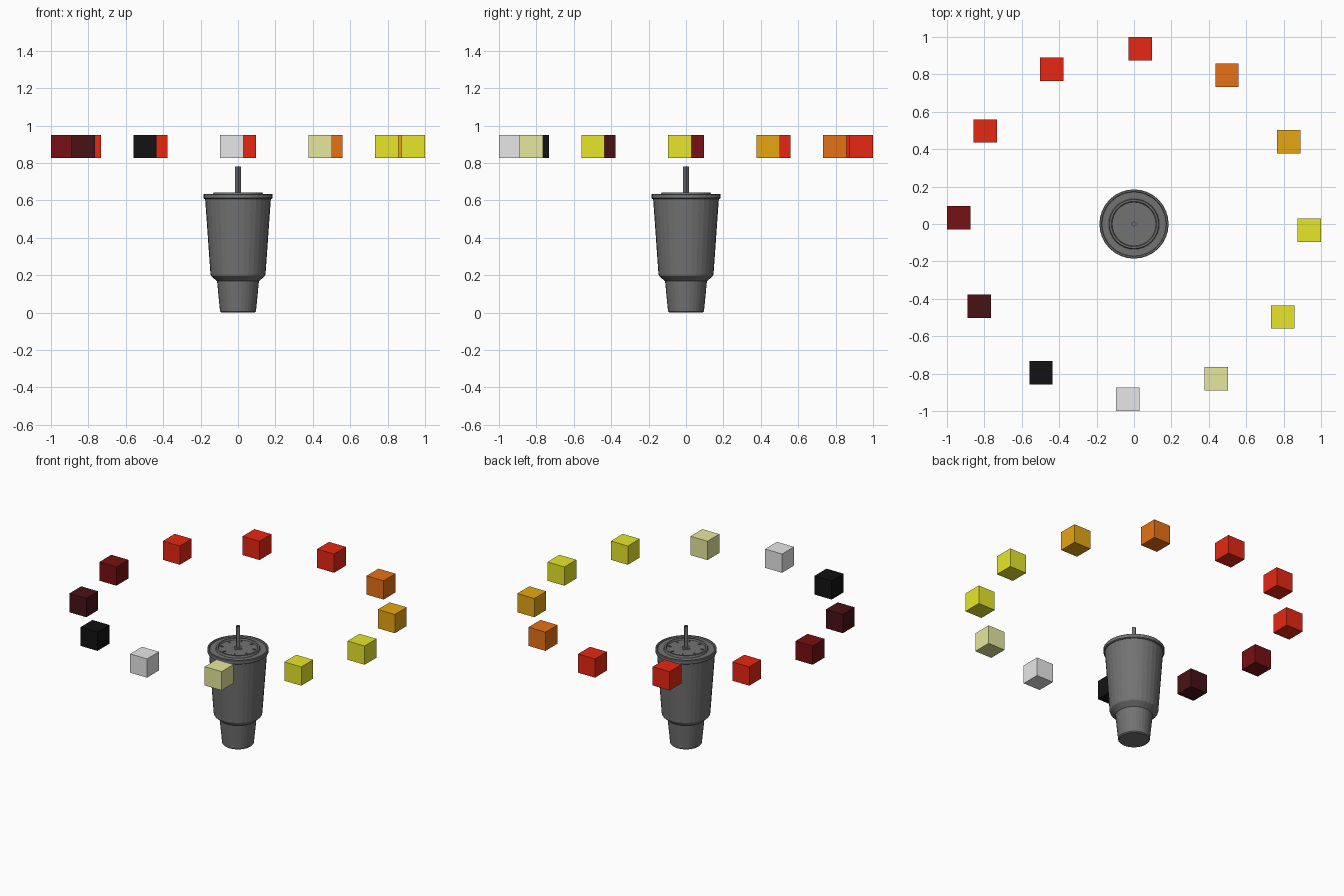
import bpy
import bmesh
from math import cos, sin, radians, tau

cube = bpy.data.objects.get("Cube")
if cube:
    bpy.data.objects.remove(cube, do_unlink=True)


def material(name, rgb):
    m = bpy.data.materials.new(name)
    m.use_nodes = True
    m.diffuse_color = (*rgb, 1)
    bsdf = m.node_tree.nodes["Principled BSDF"]
    bsdf.inputs["Base Color"].default_value = (*rgb, 1)
    bsdf.inputs["Roughness"].default_value = 0.6
    return m


charcoal = material("charcoal", (0.17, 0.17, 0.17))
yellow = material("yellow", (0.8, 0.8, 0.023))
amber = material("amber", (0.8, 0.38, 0.006))
orange = material("orange", (0.8, 0.165, 0.007))
red = material("red", (0.8, 0.021, 0.006))
dark_red = material("dark red", (0.19, 0.005, 0.006))
maroon = material("maroon", (0.065, 0.006, 0.007))
black = material("black", (0.006, 0.006, 0.006))
silver = material("light grey", (0.8, 0.8, 0.8))
cream = material("cream", (0.8, 0.8, 0.337))


def finish(name, bm, mat):
    bmesh.ops.recalc_face_normals(bm, faces=bm.faces)
    mesh = bpy.data.meshes.new(name)
    bm.to_mesh(mesh)
    bm.free()
    mesh.materials.append(mat)
    ob = bpy.data.objects.new(name, mesh)
    bpy.context.collection.objects.link(ob)
    return ob


def lathe(name, profile, sides, mat):
    """Revolve (radius, height) points about z and cap both ends."""
    bm = bmesh.new()
    rings = [[bm.verts.new((r * cos(tau * i / sides), r * sin(tau * i / sides), z))
              for i in range(sides)] for r, z in profile]
    for low, high in zip(rings, rings[1:]):
        for i in range(sides):
            j = (i + 1) % sides
            bm.faces.new((low[i], low[j], high[j], high[i]))
    bm.faces.new(rings[0])
    bm.faces.new(rings[-1])
    return finish(name, bm, mat)


def box(name, size, location, mat, turn=0):
    bm = bmesh.new()
    bmesh.ops.create_cube(bm, size=1)
    bmesh.ops.scale(bm, vec=size, verts=bm.verts)
    ob = finish(name, bm, mat)
    ob.location = location
    ob.rotation_euler.z = turn
    return ob


# Tapered cup with a narrow base and flared shoulder
lathe("cup_body", [(0.09, 0), (0.096, 0.006), (0.112, 0.168), (0.117, 0.172),
                   (0.144, 0.195), (0.147, 0.203), (0.176, 0.612)], 32, charcoal)

# Lid with an outer rim, a shallow channel and a raised ring
lathe("lid", [(0.18, 0.608), (0.185, 0.612), (0.185, 0.632), (0.182, 0.635),
              (0.174, 0.635), (0.171, 0.628), (0.135, 0.628), (0.131, 0.642),
              (0.121, 0.642), (0.117, 0.633)], 32, charcoal)

# Small ridges around the lid centre
for k in range(8):
    a = tau * (k + 0.5) / 8
    box(f"lid_ridge_{k + 1}", (0.02, 0.008, 0.006),
        (0.1 * cos(a), 0.1 * sin(a), 0.634), charcoal, a)

# Four-sided straw, hollow at the top, in a diamond collar
lathe("straw_collar", [(0.032, 0.63), (0.03, 0.638)], 4, charcoal)
lathe("straw", [(0.016, 0.63), (0.016, 0.78), (0.011, 0.78), (0.011, 0.72)],
      4, charcoal)

# Ring of floating colour cubes
ring = [yellow, amber, orange, red, red, red,
        dark_red, maroon, black, silver, cream, yellow]
for k, mat in enumerate(ring):
    a = radians(30 * k - 2)
    box(f"floating_cube_{k + 1}", (0.125,) * 3,
        (0.938 * cos(a), 0.938 * sin(a), 0.888), mat)
